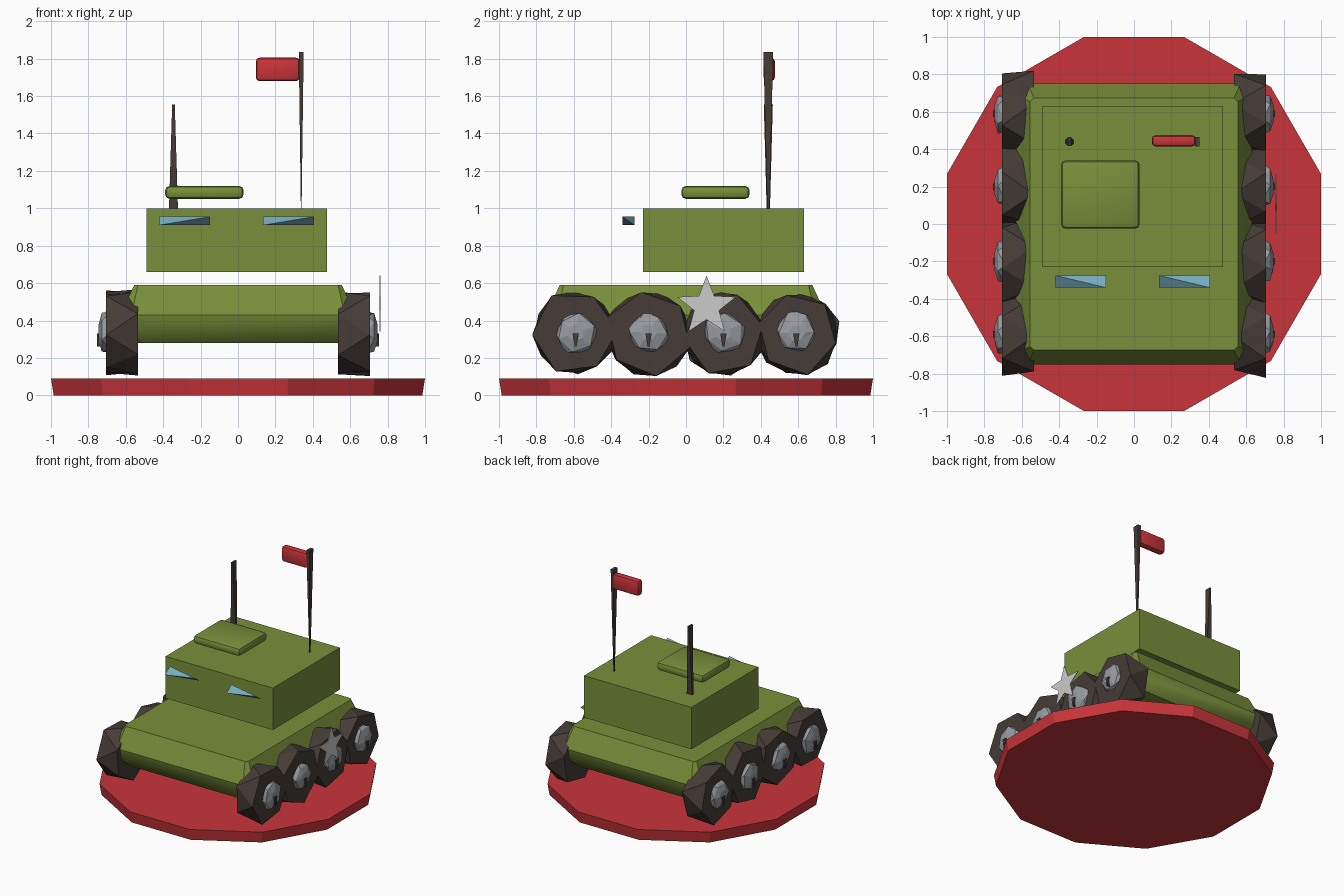
import bpy, bmesh, math, random
from mathutils import Vector

random.seed(4)
if "Cube" in bpy.data.objects:
    bpy.data.objects.remove(bpy.data.objects["Cube"], do_unlink=True)


def material(name, rgb):
    m = bpy.data.materials.new(name)
    m.use_nodes = True
    m.diffuse_color = (*rgb, 1)
    m.node_tree.nodes["Principled BSDF"].inputs["Base Color"].default_value = (*rgb, 1)
    return m


RED = material("red", (0.58, 0.035, 0.042))
GREEN = material("olive_green", (0.19, 0.275, 0.043))
BROWN = material("dark_brown", (0.06, 0.045, 0.038))
STEEL = material("steel_grey", (0.31, 0.33, 0.355))
WHITE = material("pale_grey", (0.6, 0.6, 0.6))
GLASS = material("window_blue", (0.19, 0.43, 0.55))


def finish(bm, name, mat, smooth=None):
    bmesh.ops.recalc_face_normals(bm, faces=bm.faces)
    mesh = bpy.data.meshes.new(name)
    bm.to_mesh(mesh)
    bm.free()
    mesh.materials.append(mat)
    ob = bpy.data.objects.new(name, mesh)
    bpy.context.collection.objects.link(ob)
    if smooth:
        bpy.ops.object.select_all(action='DESELECT')
        bpy.context.view_layer.objects.active = ob
        ob.select_set(True)
        bpy.ops.object.shade_smooth_by_angle(angle=math.radians(smooth))
    return ob


def loft(name, rings, mat, smooth=None, twist=False):
    """Skin between equal-sized rings of points and cap both ends."""
    bm = bmesh.new()
    loops = [[bm.verts.new(p) for p in r] for r in rings]
    n = len(loops[0])
    for a, b in zip(loops, loops[1:]):
        for i in range(n):
            j = (i + 1) % n
            if twist:
                bm.faces.new((a[i], a[j], b[i]))
                bm.faces.new((a[j], b[j], b[i]))
            else:
                bm.faces.new((a[i], a[j], b[j], b[i]))
    bm.faces.new(loops[0])
    bm.faces.new(loops[-1])
    return finish(bm, name, mat, smooth)


def box(name, lo, hi, mat, bevel=0, segments=1, smooth=None):
    lo, hi = Vector(lo), Vector(hi)
    bm = bmesh.new()
    bmesh.ops.create_cube(bm, size=1)
    for v in bm.verts:
        v.co = (lo + hi) / 2 + v.co * (hi - lo)
    if bevel:
        bmesh.ops.bevel(bm, geom=bm.edges[:], offset=bevel, segments=segments,
                        profile=0.5, affect='EDGES')
    return finish(bm, name, mat, smooth)


def rect(x0, x1, y0, y1, z):
    return [(x0, y0, z), (x1, y0, z), (x1, y1, z), (x0, y1, z)]


def side_ring(x, y, z, r, sides, turn, jitter=0.0):
    """Polygon facing sideways."""
    pts = []
    for i in range(sides):
        a = turn + math.tau * i / sides
        k = r * (1 + random.uniform(-jitter, jitter))
        pts.append((x, y + k * math.cos(a), z + k * math.sin(a)))
    return pts


# Base disc
def disc(r, z):
    return [(r * math.cos(math.radians(15 + 30 * i)),
             r * math.sin(math.radians(15 + 30 * i)), z) for i in range(12)]


loft("base_disc", [disc(1.02, 0), disc(1.035, 0.09)], RED)


# Hull with sloped upper sides and rounded lower sides
def hull_ring(inset, z):
    x, y = 0.63 - inset, 0.75 - inset
    c = 0.06 if z < 0.5 else 0.02
    return [(-x + c, -y, z), (x - c, -y, z), (x, -y + c, z), (x, y - c, z),
            (x - c, y, z), (-x + c, y, z), (-x, y - c, z), (-x, -y + c, z)]


loft("hull", [hull_ring(0.07, 0.28), hull_ring(0.02, 0.34), hull_ring(0, 0.43),
              hull_ring(0.075, 0.59)], GREEN, smooth=35)

# Turret and hatch
box("turret", (-0.49, -0.23, 0.66), (0.475, 0.63, 1.0), GREEN)
box("hatch", (-0.39, -0.025, 1.05), (0.03, 0.34, 1.12), GREEN, 0.025, 2, 40)

# Windows: slim twisted wedges standing off the turret front
for name, x0 in (("right_window", -0.42), ("left_window", 0.135)):
    x1, front, back, low, high = x0 + 0.27, -0.34, -0.275, 0.91, 0.955
    bm = bmesh.new()
    vs = [bm.verts.new(p) for p in ((x1, front, high), (x0, front, low),
                                    (x0, back, high), (x1, back, low))]
    for skip in vs:
        bm.faces.new([v for v in vs if v is not skip])
    finish(bm, name, GLASS)

# Wheels with hubs and wedge bolts, mirrored on both sides
for side, label in ((1, "left"), (-1, "right")):
    for n, (y, turn) in enumerate(((-0.59, 63), (-0.2, 100), (0.2, 70), (0.59, 105))):
        z, t = 0.335, math.radians(turn)
        tag = f"{label}_{n + 1}"
        loft("wheel_" + tag,
             [side_ring(side * 0.535, y, z, 0.225, 6, t + math.pi / 6, 0.06),
              side_ring(side * 0.705, y, z, 0.222, 6, t + math.pi / 3, 0.08)],
             BROWN, twist=True)
        loft("hub_" + tag,
             [side_ring(side * 0.69, y, z, 0.115, 6, t, 0.1),
              side_ring(side * 0.728, y, z, 0.1, 6, t + 0.3, 0.1),
              side_ring(side * 0.745, y, z, 0.045, 6, t + 0.3, 0.1)],
             STEEL, twist=True)
        loft("bolt_" + tag,
             [[(side * x, y - 0.017, z - 0.005), (side * x, y + 0.017, z - 0.005),
               (side * x, y + 0.005, z - 0.075), (side * x, y - 0.005, z - 0.075)]
              for x in (0.725, 0.755)], BROWN)

# Star plate on the left side
loft("star", [[(x, 0.11 + r * math.sin(a), 0.475 + r * math.cos(a))
               for i in range(10)
               for r, a in [((0.165, 0.07)[i % 2], math.tau * i / 10)]]
              for x in (0.757, 0.762)], WHITE)

# Antenna and flagpole: flat tapered blades
def blade(name, x, y, bottom, top):
    rings = [rect(x - w, x + w, y - d, y + d, z) for z, w, d in (bottom, top)]
    loft(name, rings, BROWN)


blade("antenna", -0.345, 0.44, (1.0, 0.024, 0.009), (1.555, 0.007, 0.024))
blade("flagpole", 0.338, 0.44, (1.0, 0.002, 0.006), (1.835, 0.013, 0.026))
box("flag", (0.095, 0.415, 1.68), (0.33, 0.475, 1.805), RED, 0.02, 2, 40)
